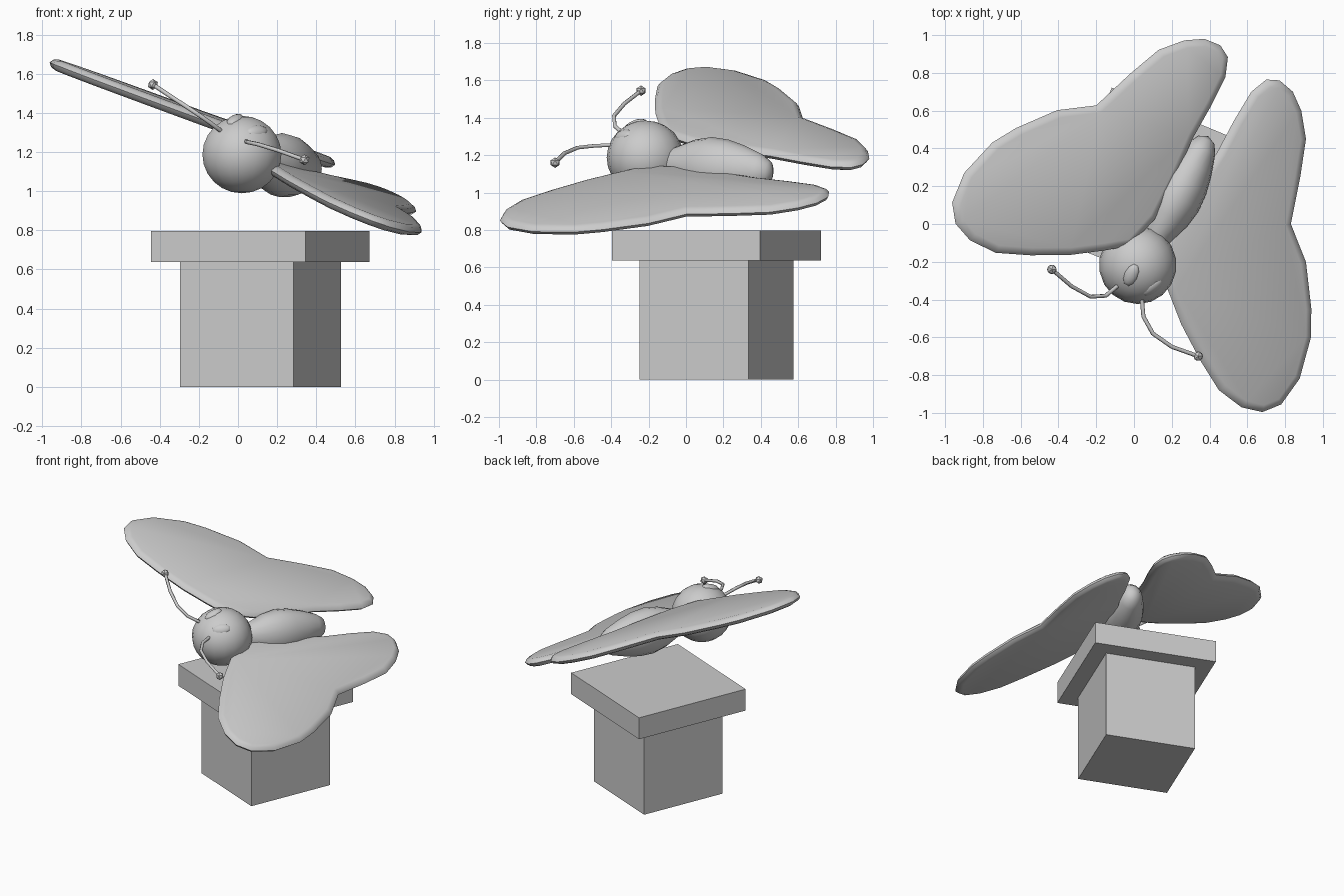
import bpy, bmesh, math
from mathutils import Vector, Matrix

if "Cube" in bpy.data.objects:
    bpy.data.objects.remove(bpy.data.objects["Cube"])


def finish(name, bm, smooth=True, angle=40):
    bmesh.ops.recalc_face_normals(bm, faces=bm.faces)
    me = bpy.data.meshes.new(name)
    bm.to_mesh(me)
    bm.free()
    ob = bpy.data.objects.new(name, me)
    bpy.context.collection.objects.link(ob)
    bpy.ops.object.select_all(action='DESELECT')
    ob.select_set(True)
    bpy.context.view_layer.objects.active = ob
    if smooth:
        bpy.ops.object.shade_smooth_by_angle(angle=math.radians(angle))
    return ob


def frame(origin, x, y, z):
    m = Matrix((x, y, z)).transposed().to_4x4()
    m.translation = Vector(origin)
    return m


def ellipsoid(name, m, radii, seg=16, rings=10):
    bm = bmesh.new()
    bmesh.ops.create_uvsphere(bm, u_segments=seg, v_segments=rings, radius=1)
    bmesh.ops.transform(bm, matrix=m @ Matrix.Diagonal((*radii, 1)), verts=bm.verts)
    return finish(name, bm)


# Pedestal: shaft and cap, both turned the same way
def block(name, side, z0, z1):
    bm = bmesh.new()
    bmesh.ops.create_cube(bm, size=1)
    m = (Matrix.Translation((0.114, 0.163, (z0 + z1) / 2))
         @ Matrix.Rotation(math.radians(-22.5), 4, 'Z')
         @ Matrix.Diagonal((side, side, z1 - z0, 1)))
    bmesh.ops.transform(bm, matrix=m, verts=bm.verts)
    finish(name, bm, smooth=False)


block("pedestal_shaft", 0.63, 0, 0.637)
block("pedestal_cap", 0.856, 0.637, 0.797)

# Wing outline: (outward, forward), shared by both sides
WING = [(.1, .54), (.214, .634), (.373, .752), (.565, .863), (.741, .948), (.9, .963),
        (1.016, .927), (1.088, .84), (1.108, .671), (1.05, .451), (.972, .319),
        (.818, .123), (.639, -.008), (.556, -.249), (.48, -.437), (.379, -.552),
        (.285, -.615), (.189, -.63), (.121, -.597), (.08, -.499), (.074, -.323),
        (.078, -.13), (.06, .1), (.05, .35)]


def wing(name, origin, slope, side):
    # slope = rise of the wing plane along world x and y
    n = Vector((-slope[0], -slope[1], 1)).normalized()
    h = Vector((.854 * side, -.52 * side, 0))
    out = (h + Vector((0, 0, h.x * slope[0] + h.y * slope[1]))).normalized()
    fwd = out.cross(n) * side
    m = frame(origin, out, fwd, n)
    pts = [Vector(p) for p in WING]
    k = len(pts)

    def ring(bm, inset, z):
        vs = []
        for i, p in enumerate(pts):
            t = (pts[(i + 1) % k] - pts[i - 1]).normalized()
            q = p + Vector((t.y, -t.x)) * inset
            vs.append(bm.verts.new(m @ Vector((q.x, q.y, z))))
        return vs

    bm = bmesh.new()
    rings = [ring(bm, *r) for r in ((.04, -.029), (.014, -.019), (0, 0),
                                    (.014, .019), (.04, .029))]
    for a, b in zip(rings, rings[1:]):
        for i in range(k):
            j = (i + 1) % k
            bm.faces.new((a[i], a[j], b[j], b[i]))
    bm.faces.new(rings[0])
    bm.faces.new(rings[-1])
    finish(name, bm, angle=60)


wing("right_wing", (.315, .305, 1.108), (-.38, .092), 1)
wing("left_wing", (.315, .305, 1.19), (-.37, .02), -1)

# Head
HEAD = Vector((.02, -.217, 1.187))
ellipsoid("head", Matrix.Translation(HEAD), (.205, .207, .198), 18, 12)

# Body: turned profile (distance along axis, radius), slightly taller than wide
back = Vector((.46, .89, -.07)).normalized()
lat = Vector((.89, -.46, 0)).normalized()
m = frame((.22, .13, 1.133), lat, back.cross(lat), back)
PROFILE = [(-.3, .05), (-.2, .085), (-.1, .12), (0, .137), (.1, .131),
           (.2, .11), (.3, .08), (.355, .05)]
bm = bmesh.new()
loops = [[bm.verts.new(m @ Vector((r * math.cos(a * math.tau / 16),
                                   1.2 * r * math.sin(a * math.tau / 16), d)))
          for a in range(16)] for d, r in PROFILE]
for a, b in zip(loops, loops[1:]):
    for i in range(16):
        j = (i + 1) % 16
        bm.faces.new((a[i], a[j], b[j], b[i]))
tail = bm.verts.new(m @ Vector((0, 0, .378)))
for i in range(16):
    bm.faces.new((loops[-1][i], loops[-1][(i + 1) % 16], tail))
bm.faces.new(loops[0])
finish("body", bm, angle=60)

# Eyes: flattened ovals lying on the head
for name, pos, along in (("left_eye", (-.015, -.27, 1.363), (.05, .1, 0)),
                         ("right_eye", (.097, -.335, 1.305), (.09, .09, 0))):
    n = (Vector(pos) - HEAD).normalized()
    x = Vector(along)
    x = (x - n * x.dot(n)).normalized()
    ellipsoid(name, frame(pos, x, n.cross(x), n), (.066, .038, .024), 10, 8)

# Antennae: bent tubes with faceted tips
ANTENNAE = {
    "left": [(-.09, -.33, 1.31), (-.15, -.38, 1.355), (-.23, -.385, 1.41),
             (-.33, -.33, 1.475), (-.435, -.24, 1.545)],
    "right": [(.04, -.38, 1.255), (.05, -.49, 1.25), (.1, -.58, 1.24),
              (.2, -.65, 1.21), (.34, -.7, 1.16)]}
for side, path in ANTENNAE.items():
    cu = bpy.data.curves.new(side + "_antenna", 'CURVE')
    cu.dimensions = '3D'
    cu.bevel_depth = .011
    cu.bevel_resolution = 1
    cu.use_fill_caps = True
    sp = cu.splines.new('POLY')
    sp.points.add(len(path) - 1)
    for p, co in zip(sp.points, path):
        p.co = (*co, 1)
    ob = bpy.data.objects.new(side + "_antenna", cu)
    bpy.context.collection.objects.link(ob)
    bm = bmesh.new()
    bmesh.ops.create_icosphere(bm, subdivisions=1, radius=.028,
                               matrix=Matrix.Translation(path[-1]))
    finish(side + "_antenna_tip", bm, smooth=False)
